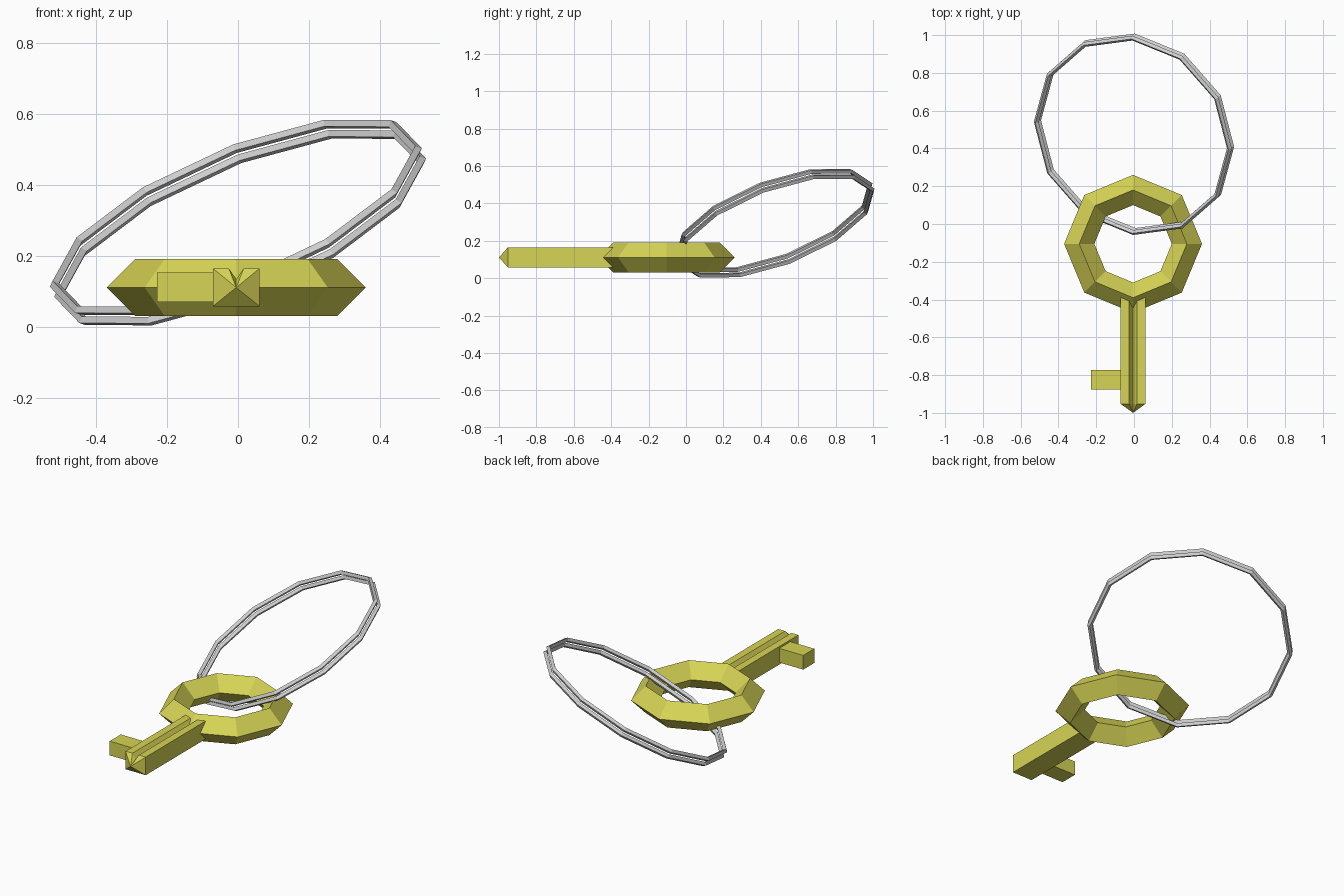
import bpy, bmesh
from mathutils import Vector, Matrix

if "Cube" in bpy.data.objects:
    bpy.data.objects.remove(bpy.data.objects["Cube"])


def material(name, color):
    m = bpy.data.materials.new(name)
    m.diffuse_color = (*color, 1)
    m.use_nodes = True
    m.node_tree.nodes["Principled BSDF"].inputs["Base Color"].default_value = m.diffuse_color
    return m


yellow = material("brass yellow", (0.68, 0.66, 0.09))
grey = material("steel grey", (0.62, 0.62, 0.62))


def torus(name, matrix, major, minor, segments, mat):
    # faceted ring with a diamond cross-section
    bpy.ops.mesh.primitive_torus_add(major_segments=segments, minor_segments=4,
                                     major_radius=major, minor_radius=minor)
    ob = bpy.context.object
    ob.name = name
    ob.matrix_world = matrix
    ob.data.materials.append(mat)
    for p in ob.data.polygons:
        p.use_smooth = False
    return ob


CX = -0.005   # key axis
CZ = 0.111

# octagonal key bow
torus("key_bow", Matrix.Translation((CX, -0.105, CZ)), 0.285, 0.08, 8, yellow)

# grooved shaft with a pointed tip
profile = [(-0.066, -0.053), (0.066, -0.053), (0.066, 0.054), (0.021, 0.054),
           (0, 0.024), (-0.021, 0.054), (-0.066, 0.054)]
bm = bmesh.new()
front = [bm.verts.new((CX + x, -0.952, CZ + z)) for x, z in profile]
back = [bm.verts.new((CX + x, -0.375, CZ + z)) for x, z in profile]
tip = bm.verts.new((CX, -1.0, CZ))
n = len(profile)
for i in range(n):
    j = (i + 1) % n
    bm.faces.new((front[i], front[j], back[j], back[i]))
    bm.faces.new((front[j], front[i], tip))
bm.faces.new(back)
bmesh.ops.recalc_face_normals(bm, faces=bm.faces)
mesh = bpy.data.meshes.new("key_shaft")
bm.to_mesh(mesh)
bm.free()
mesh.materials.append(yellow)
bpy.context.collection.objects.link(bpy.data.objects.new("key_shaft", mesh))

# key bit on the left of the shaft
bpy.ops.mesh.primitive_cube_add(size=1, location=(-0.147, -0.825, 0.112))
bit = bpy.context.object
bit.name = "key_bit"
bit.scale = (0.162, 0.104, 0.084)
bit.data.materials.append(yellow)

# tilted split ring: two coils side by side
u = Vector((0.51, -0.07, 0.19)).normalized()
w = u.cross(Vector((0, 0.515, 0.195))).normalized()
v = w.cross(u)
tilt = Matrix((u, v, w)).transposed().to_4x4()
for name, side in (("ring_coil_lower", -1), ("ring_coil_upper", 1)):
    centre = Vector((0, 0.475, 0.294)) + w * (0.0165 * side)
    torus(name, Matrix.Translation(centre) @ tilt, 0.55, 0.0138, 12, grey)
